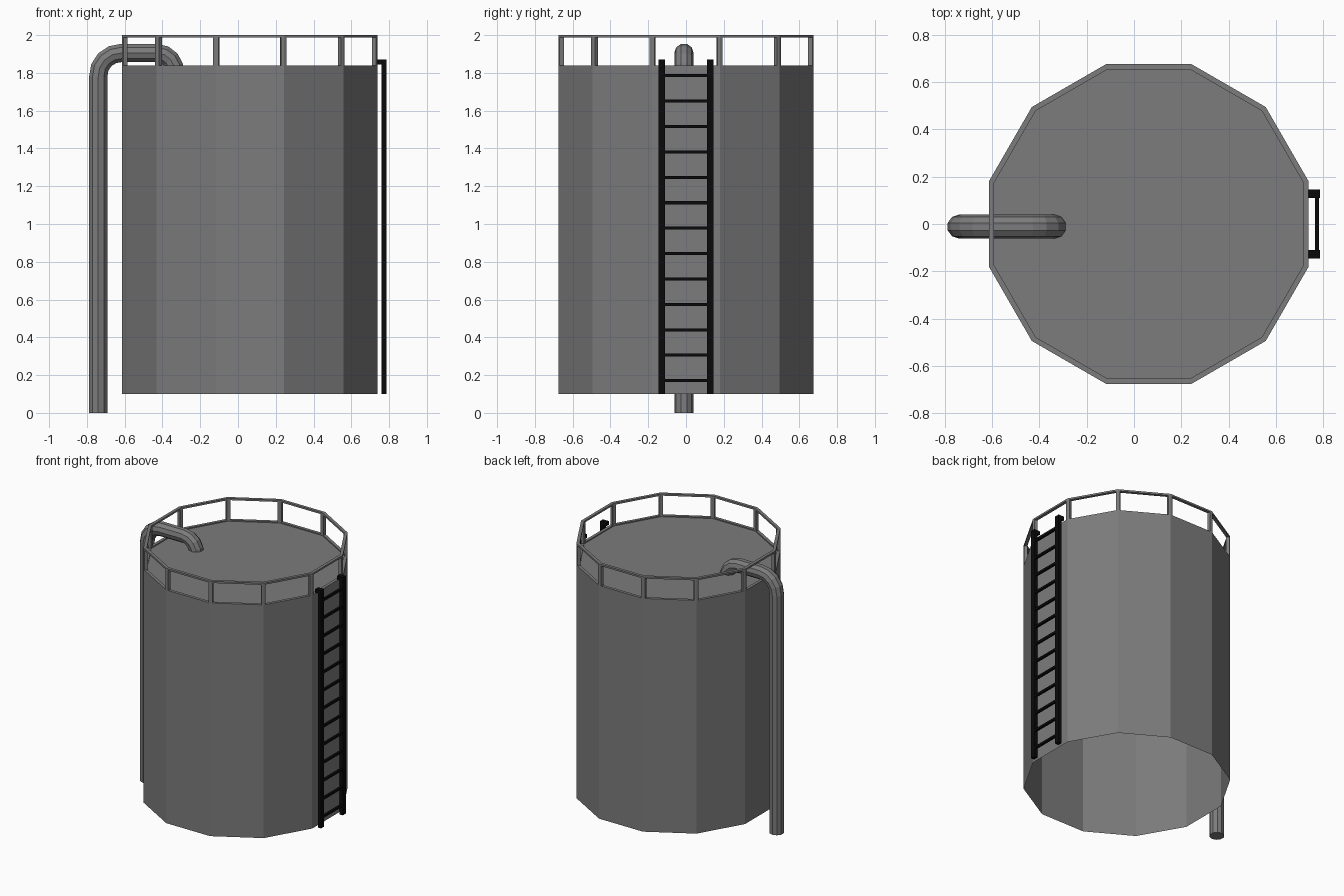
import bpy, bmesh, math
from mathutils import Vector

if "Cube" in bpy.data.objects:
    bpy.data.objects.remove(bpy.data.objects["Cube"])

CX, R, N = 0.0625, 0.70, 12          # tank centre, corner radius, sides
Z0, Z1, ZTOP = 0.10, 1.83, 2.0


def material(name, value):
    m = bpy.data.materials.new(name)
    m.diffuse_color = (value, value, value, 1)
    m.use_nodes = True
    m.node_tree.nodes["Principled BSDF"].inputs["Base Color"].default_value = m.diffuse_color
    return m


grey = material("steel_grey", 0.2)
black = material("ladder_black", 0.003)


def finish(bm, name, mat, recalc=True):
    if recalc:
        bmesh.ops.recalc_face_normals(bm, faces=bm.faces)
    me = bpy.data.meshes.new(name)
    bm.to_mesh(me)
    bm.free()
    me.materials.append(mat)
    ob = bpy.data.objects.new(name, me)
    bpy.context.collection.objects.link(ob)
    return ob


def ring(bm, r, z):
    return [bm.verts.new((CX + r * math.cos(a), r * math.sin(a), z))
            for a in (math.radians(15 + 360 / N * i) for i in range(N))]


def bridge(bm, a, b):
    for i in range(len(a)):
        j = (i + 1) % len(a)
        bm.faces.new((a[i], a[j], b[j], b[i]))


def box(bm, x0, x1, y0, y1, z0, z1):
    vs = bmesh.ops.create_cube(bm, size=1)["verts"]
    for v in vs:
        v.co = Vector((x1 if v.co.x > 0 else x0,
                       y1 if v.co.y > 0 else y0,
                       z1 if v.co.z > 0 else z0))
    return vs


# Tank shell: closed roof, open bottom
bm = bmesh.new()
low, high = ring(bm, R, Z0), ring(bm, R, Z1)
bridge(bm, low, high)
bm.faces.new(high)
finish(bm, "tank_shell", grey, recalc=False)


# Guard rail: polygon hoops and corner posts
def hoop(bm, z0, z1, width):
    loops = [ring(bm, R, z0), ring(bm, R, z1),
             ring(bm, R - width, z1), ring(bm, R - width, z0)]
    for i in range(4):
        bridge(bm, loops[i], loops[(i + 1) % 4])


bm = bmesh.new()
hoop(bm, 1.987, ZTOP, 0.023)
hoop(bm, Z1, Z1 + 0.008, 0.023)
for i in range(N):
    a = math.radians(15 + 30 * i)
    d = Vector((math.cos(a), math.sin(a), 0))
    c = Vector((CX, 0, 0))
    corner = c + d * R

    # mitred post: chevron section following both neighbouring sides
    def along(r, s):
        b = a + s * math.radians(105)
        return c + d * r + Vector((math.cos(b), math.sin(b), 0)) * 0.015
    sect = [corner, along(R, 1), along(R - 0.023, 1),
            c + d * (R - 0.023), along(R - 0.023, -1), along(R, -1)]
    b0 = [bm.verts.new((p.x, p.y, Z1)) for p in sect]
    b1 = [bm.verts.new((p.x, p.y, ZTOP - 0.005)) for p in sect]
    bridge(bm, b0, b1)
finish(bm, "guard_rail", grey)

# Pipe: tube swept along a bent path in the xz plane
path = [(-0.74, 0.0), (-0.74, 1.78)]
for t in (22, 45, 68, 90):
    a = math.radians(180 - t)
    path.append((-0.62 + 0.12 * math.cos(a), 1.785 + 0.12 * math.sin(a)))
for t in (0, 25, 50, 75):
    a = math.radians(90 - t)
    path.append((-0.43 + 0.095 * math.cos(a), 1.81 + 0.095 * math.sin(a)))
path.append((-0.333, 1.80))
bm = bmesh.new()
PR, PS, loops = 0.051, 10, []
for i, p in enumerate(path):
    p0, p1 = path[max(i - 1, 0)], path[min(i + 1, len(path) - 1)]
    if i < 2:
        p0, p1 = path[0], path[1]
    t = Vector((p1[0] - p0[0], 0, p1[1] - p0[1])).normalized()
    side = Vector((0, 1, 0))
    up = t.cross(side)
    loops.append([bm.verts.new(Vector((p[0], -0.011, p[1]))
                  + PR * (math.cos(k) * side + math.sin(k) * up))
                  for k in (2 * math.pi * j / PS for j in range(PS))])
for a, b in zip(loops, loops[1:]):
    bridge(bm, a, b)
bm.faces.new(loops[0])
bm.faces.new(loops[-1])
finish(bm, "overflow_pipe", grey)

# Ladder: two side rails with top brackets, and evenly spaced rungs
bm = bmesh.new()
for s in (-1, 1):
    y0, y1 = s * 0.128 - 0.018, s * 0.128 + 0.018
    box(bm, 0.760, 0.787, y0, y1, Z0, 1.872)
    box(bm, 0.738, 0.760, y0, y1, 1.845, 1.872)
finish(bm, "ladder_rails", black)

bm = bmesh.new()
for i in range(13):
    z = 0.171 + i * 0.1345
    box(bm, 0.766, 0.783, -0.112, 0.112, z - 0.008, z + 0.008)
finish(bm, "ladder_rungs", black)
